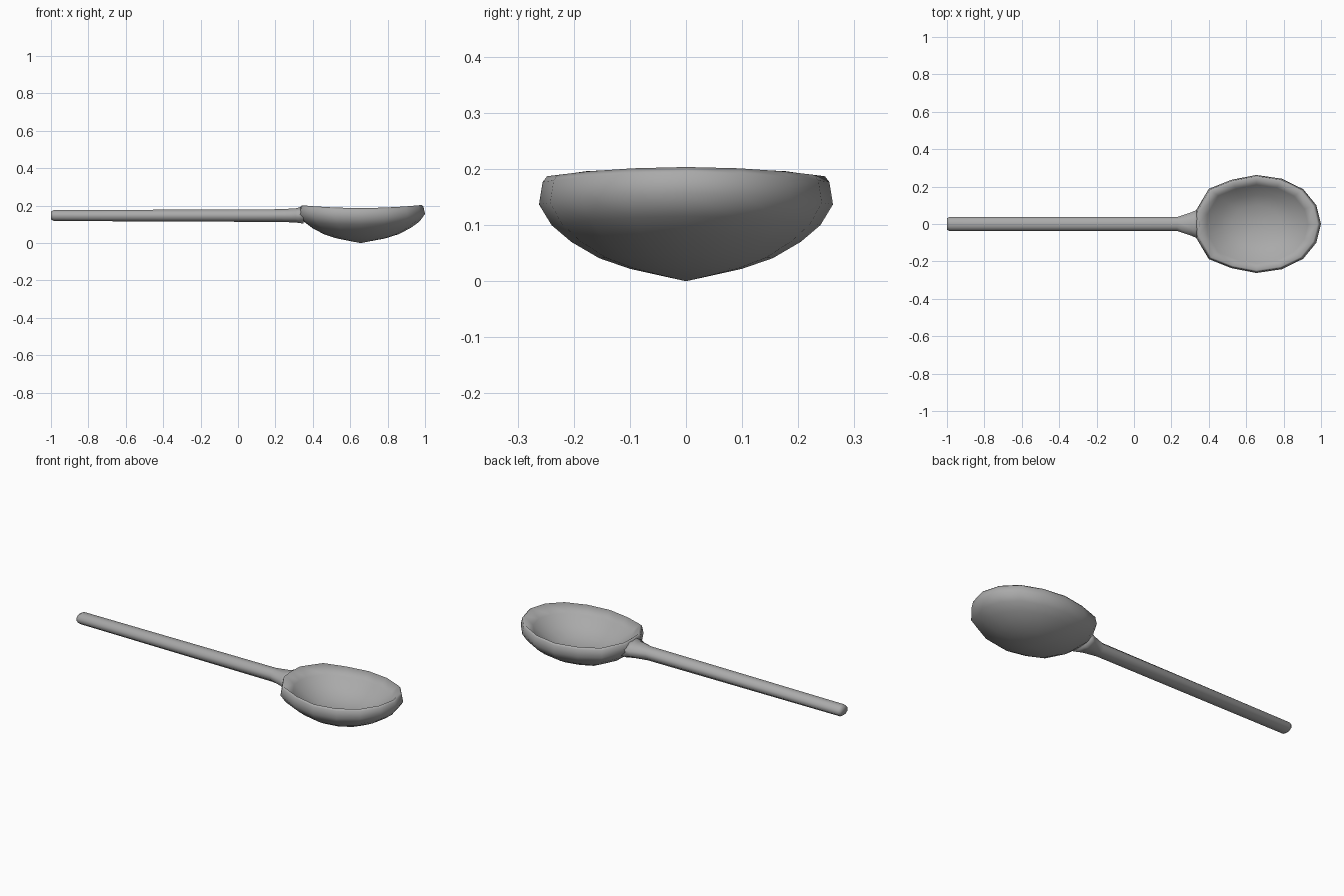
import bpy, bmesh, math

cube = bpy.data.objects.get("Cube")
if cube:
    bpy.data.objects.remove(cube, do_unlink=True)

grey = bpy.data.materials.new("spoon_grey")
grey.use_nodes = True
grey.diffuse_color = (0.4, 0.4, 0.4, 1)
grey.node_tree.nodes["Principled BSDF"].inputs["Base Color"].default_value = (0.4, 0.4, 0.4, 1)


def loft(name, rings):
    """Skin a list of closed rings; a ring of one point closes to a tip."""
    bm = bmesh.new()
    loops = [[bm.verts.new(p) for p in ring] for ring in rings]
    for a, b in zip(loops, loops[1:]):
        n = max(len(a), len(b))
        for i in range(n):
            j = (i + 1) % n
            if len(a) == 1:
                bm.faces.new((a[0], b[i], b[j]))
            elif len(b) == 1:
                bm.faces.new((a[i], b[0], a[j]))
            else:
                bm.faces.new((a[i], b[i], b[j], a[j]))
    for end in (loops[0], loops[-1]):
        if len(end) > 2:
            bm.faces.new(end)
    bmesh.ops.recalc_face_normals(bm, faces=bm.faces)
    for face in bm.faces:
        face.smooth = True
    mesh = bpy.data.meshes.new(name)
    bm.to_mesh(mesh)
    bm.free()
    mesh.materials.append(grey)
    obj = bpy.data.objects.new(name, mesh)
    bpy.context.collection.objects.link(obj)


# Bowl: half outline mirrored in y, scaled through a wall profile of (scale, height)
CX = 0.655
half = [(0.325, 0), (0.33, 0.07), (0.40, 0.188), (0.52, 0.236), (CX, 0.262),
        (0.79, 0.242), (0.905, 0.186), (0.975, 0.1), (1.0, 0)]
outline = half + [(x, -y) for x, y in half[-2:0:-1]]
profile = [(0, 0), (0.38, 0.022), (0.59, 0.041), (0.78, 0.07), (0.915, 0.1), (1, 0.137),
           (0.975, 0.177), (0.945, 0.187), (0.8, 0.146), (0.6, 0.103),
           (0.38, 0.073), (0, 0.06)]


def bowl_ring(s, z):
    if s == 0:
        return [(CX, 0, z)]
    # both ends of the bowl curve upwards
    return [(CX + (x - CX) * s, y * s, z + 0.018 * ((x - CX) * s / 0.34) ** 2)
            for x, y in outline]


loft("bowl", [bowl_ring(s, z) for s, z in profile])

# Handle: eight-sided rod with a bevelled end and a neck flaring into the bowl
# Each station is x, half width, half height, centre height
stations = [(-1.0, 0.030, 0.021, 0.147), (-0.985, 0.038, 0.029, 0.147),
            (0.23, 0.037, 0.034, 0.147), (0.31, 0.064, 0.038, 0.148),
            (0.35, 0.082, 0.047, 0.151)]


def handle_ring(x, ry, rz, cz):
    k = 1 / math.cos(math.pi / 8)
    angles = [math.tau * (i + 0.5) / 8 for i in range(8)]
    return [(x, ry * k * math.cos(a), cz + rz * k * math.sin(a)) for a in angles]


loft("handle", [handle_ring(*s) for s in stations])
